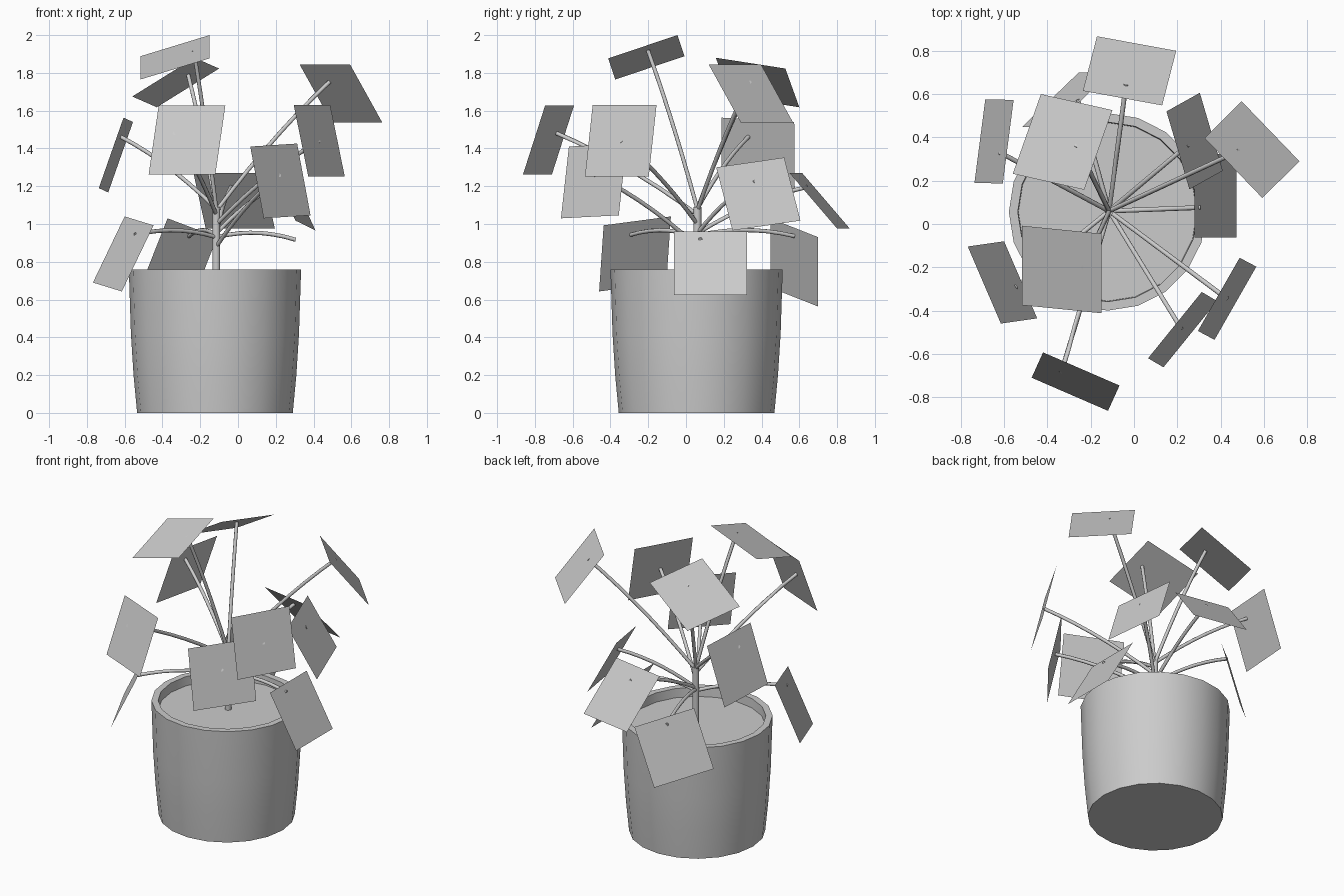
import bpy, bmesh, math
from mathutils import Vector

if "Cube" in bpy.data.objects:
    bpy.data.objects.remove(bpy.data.objects["Cube"])

AXIS = (-0.115, 0.06)      # trunk position


def mesh_object(name, verts, faces, loc=(0, 0, 0)):
    me = bpy.data.meshes.new(name)
    me.from_pydata([tuple(v) for v in verts], [], faces)
    me.update()
    ob = bpy.data.objects.new(name, me)
    ob.location = loc
    bpy.context.collection.objects.link(ob)
    return ob


def smooth(ob, angle=35):
    bpy.ops.object.select_all(action='DESELECT')
    ob.select_set(True)
    bpy.context.view_layer.objects.active = ob
    bpy.ops.object.shade_smooth_by_angle(angle=math.radians(angle))


def lathe(name, profile, loc, n):
    """Revolve (radius, z) points and cap both ends."""
    verts = [(r * math.sin(2 * math.pi * i / n), -r * math.cos(2 * math.pi * i / n), z)
             for r, z in profile for i in range(n)]
    faces = [(k * n + i, k * n + (i + 1) % n, (k + 1) * n + (i + 1) % n, (k + 1) * n + i)
             for k in range(len(profile) - 1) for i in range(n)]
    last = (len(profile) - 1) * n
    faces += [tuple(reversed(range(n))), tuple(range(last, last + n))]
    ob = mesh_object(name, verts, faces, loc)
    smooth(ob)
    return ob


def tube(name, points, radius, sides=8):
    """Round tube along a path."""
    up = Vector((0.31, 0.95, 0.02))
    verts, faces = [], []
    for i, p in enumerate(points):
        t = (points[min(i + 1, len(points) - 1)] - points[max(i - 1, 0)]).normalized()
        a = t.cross(up).normalized() if abs(t.dot(up)) < 0.9 else t.cross(Vector((1, 0, 0))).normalized()
        b = t.cross(a)
        verts += [p + radius * (a * math.cos(2 * math.pi * k / sides) + b * math.sin(2 * math.pi * k / sides))
                  for k in range(sides)]
    for i in range(len(points) - 1):
        for k in range(sides):
            m = (k + 1) % sides
            faces.append((i * sides + k, i * sides + m, (i + 1) * sides + m, (i + 1) * sides + k))
    faces += [tuple(reversed(range(sides))), tuple(range(len(verts) - sides, len(verts)))]
    smooth(mesh_object(name, verts, faces), 50)


def leaf(name, a, b, d, u, v, z0):
    """Flat leaf: top edge a-b, side edge a-d; stalk starts at height z0 and meets it at (u, v)."""
    a, b, d = Vector(a), Vector(b), Vector(d)
    mesh_object(name + "_leaf", [a, d, b + d - a, b], [(0, 1, 2, 3)])
    end = a + u * (b - a) + v * (d - a)
    start = Vector((*AXIS, z0))
    ctrl = (start + end) / 2 + Vector((0, 0, 0.06))
    pts = [start * (1 - t) ** 2 + ctrl * 2 * t * (1 - t) + end * t * t
           for t in [i / 7 for i in range(8)]]
    tube(name + "_stalk", pts, 0.011)


# Pot with rim, and soil filling as the inner cap
lathe("pot", [(0.412, 0), (0.431, 0.2), (0.445, 0.42), (0.456, 0.76),
              (0.415, 0.76), (0.412, 0.70)], (-0.122, 0.056, 0), 20)

# Trunk
tube("trunk", [Vector((*AXIS, z)) for z in (0.69, 0.9, 1.09)], 0.021, 10)

# Low leaves
leaf("low_right", (.28, -.063, .96), (.28, .323, .96), (.473, -.063, .625), .36, .13, .93)
leaf("low_left", (-.447, -.436, .993), (-.60, -.08, 1.04), (-.615, -.46, .643), .42, .2, .93)
leaf("low_back", (-.11, .70, .93), (-.373, .447, 1.03), (-.255, .70, .563), .5, .12, .94)

# Middle leaves
leaf("mid_back", (.13, .548, 1.27), (-.236, .615, 1.27), (.195, .80, .976), .5, .25, .95)
leaf("mid_back_right", (.256, .16, 1.30), (.15, .52, 1.352), (.41, .246, .966), .5, .3, .95)
leaf("mid_front_right", (.065, -.62, 1.41), (.313, -.314, 1.426), (.136, -.662, 1.03), .5, .42, .88)
leaf("mid_right", (.295, -.494, 1.63), (.488, -.156, 1.63), (.372, -.535, 1.252), .5, .5, 1.0)
leaf("mid_left", (-.606, .187, 1.563), (-.556, .573, 1.54), (-.737, .19, 1.19), .37, .25, 1.08)
leaf("mid_front", (-.42, -.593, 1.627), (-.067, -.746, 1.627), (-.473, -.71, 1.262), .3, .4, 1.05)

# High leaves
leaf("high_right", (.593, .12, 1.845), (.326, .397, 1.845), (.764, .29, 1.537), .6, .3, 1.07)
leaf("high_back", (-.10, .526, 1.823), (-.23, .158, 1.88), (-.43, .60, 1.618), .5, .3, 1.08)
leaf("high_front", (-.15, -.045, 2.0), (-.15, -.412, 1.877), (-.517, -.008, 1.888), .45, .23, 1.08)
